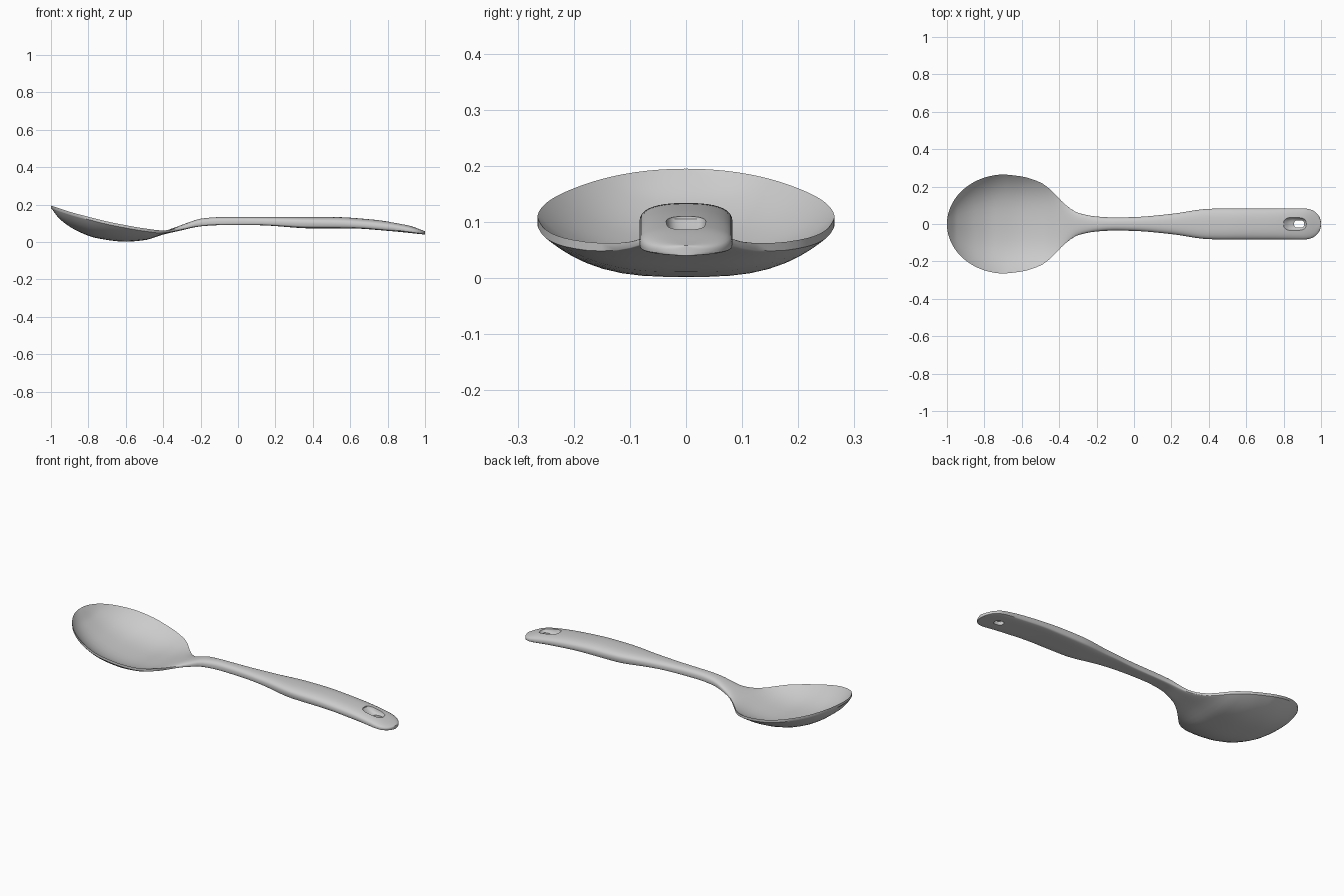
import bpy
import bmesh
import math

cube = bpy.data.objects.get("Cube")
if cube:
    bpy.data.objects.remove(cube, do_unlink=True)

grey = bpy.data.materials.new("plain grey")
grey.use_nodes = True
COLOUR = (0.6, 0.6, 0.6, 1)
grey.diffuse_color = COLOUR
grey.node_tree.nodes["Principled BSDF"].inputs["Base Color"].default_value = COLOUR


def curve(points):
    """Return a smooth monotone function through (x, value) points."""
    xs, vs = zip(*points)
    step = [b - a for a, b in zip(xs, xs[1:])]
    rise = [(b - a) / h for a, b, h in zip(vs, vs[1:], step)]
    slope = [rise[0]]
    for a, b in zip(rise, rise[1:]):
        slope.append(2 * a * b / (a + b) if a * b > 0 else 0)
    slope.append(rise[-1])

    def value(x):
        i = max(k for k in range(len(step)) if k == 0 or xs[k] <= x)
        h, t = step[i], (x - xs[i]) / step[i]
        s = 1 - t
        return (s * s * (1 + 2 * t) * vs[i] + t * t * (3 - 2 * t) * vs[i + 1]
                + h * t * s * (s * slope[i] - t * slope[i + 1]))
    return value


# Long profiles of the spoon: half width, underside, centre of the top, edge line
side = curve([(-.69, .265), (-.6, .254), (-.5, .222), (-.45, .187), (-.4, .135),
              (-.35, .09), (-.3, .06), (-.2, .04), (-.1, .035), (0, .037),
              (.2, .054), (.4, .081), (.5, .083), (.9, .083), (1, .083)])
under = curve([(-1, .183), (-.95, .12), (-.85, .055), (-.75, .02), (-.6, .002),
               (-.5, .01), (-.4, .04), (-.3, .063), (-.2, .084), (-.1, .09),
               (.1, .09), (.4, .073), (.6, .073), (.8, .06), (1, .04)])
crown = curve([(-1, .194), (-.95, .136), (-.85, .071), (-.75, .036), (-.6, .018),
               (-.5, .027), (-.4, .057), (-.36, .07), (-.25, .11), (-.2, .125),
               (-.1, .133), (.5, .134), (.7, .122), (.9, .092), (1, .058)])
edge = curve([(-1, .195), (-.9, .162), (-.8, .135), (-.7, .11), (-.6, .09),
              (-.5, .073), (-.4, .062), (-.3, .075), (-.2, .1), (0, .107),
              (.5, .1), (.8, .08), (1, .049)])


def half_width(x):
    if x < -.69:
        return .265 * math.sqrt(max(0, 1 - ((x + .69) / .31) ** 2))
    if x > .9:
        return .083 * math.sqrt(max(0, 1 - ((x - .9) / .1) ** 2.5))
    return side(x)


def section(x, n=20):
    """Closed cross-section: dished in the bowl, D-shaped along the handle."""
    w = max(half_width(x), .0005)
    k = min(1, max(0, (x + .45) / .2))
    k = k * k * (3 - 2 * k)
    lip = .012 * (1 - k) + .003
    ring = []
    for low in (True, False):
        for i in range(n + 1):
            u = math.sin(math.pi * (i / n - .5)) * (1 if low else -1)
            a = min(1, abs(u))
            p = 4.5 if low else 2.5
            f = (1 - k) * a ** 3 + k * (1 - (1 - a ** p) ** (1 / p))
            mid = under(x) if low else crown(x)
            rim = edge(x) - (lip if low else 0)
            ring.append((x, w * u, mid + (rim - mid) * f))
    return ring


def loft(name, rings):
    bm = bmesh.new()
    loops = [[bm.verts.new(p) for p in ring] for ring in rings]
    for a, b in zip(loops, loops[1:]):
        for i in range(len(a)):
            j = (i + 1) % len(a)
            bm.faces.new((a[i], a[j], b[j], b[i]))
    bm.faces.new(loops[0])
    bm.faces.new(loops[-1])
    bmesh.ops.recalc_face_normals(bm, faces=bm.faces)
    mesh = bpy.data.meshes.new(name)
    bm.to_mesh(mesh)
    bm.free()
    mesh.materials.append(grey)
    ob = bpy.data.objects.new(name, mesh)
    bpy.context.collection.objects.link(ob)
    return ob


# Spoon body, with stations packed closer at both round ends
count = 110
stations = [-math.cos(math.pi * i / count) for i in range(count + 1)]
spoon = loft("spoon", [section(x) for x in stations])


# Hanging hole with a scooped recess around it
def oval(cx, rx, ry, z, n=32):
    ring = []
    for i in range(n):
        c, s = math.cos(math.tau * i / n), math.sin(math.tau * i / n)
        ring.append((cx + rx * math.copysign(abs(c) ** .7, c),
                     ry * math.copysign(abs(s) ** .7, s), z))
    return ring


cutter = loft("hole_cutter", [oval(.883, .027, .02, 0), oval(.883, .027, .02, .074),
                              oval(.876, .042, .028, .08), oval(.87, .053, .033, .09),
                              oval(.864, .064, .037, .105), oval(.862, .066, .038, .16)])
cutter.hide_render = True
cut = spoon.modifiers.new("hanging hole", 'BOOLEAN')
cut.operation = 'DIFFERENCE'
cut.solver = 'EXACT'
cut.object = cutter
bpy.context.view_layer.objects.active = spoon
spoon.select_set(True)
bpy.ops.object.modifier_apply(modifier=cut.name)
bpy.data.objects.remove(cutter, do_unlink=True)
bpy.ops.object.shade_smooth_by_angle(angle=math.radians(40))
